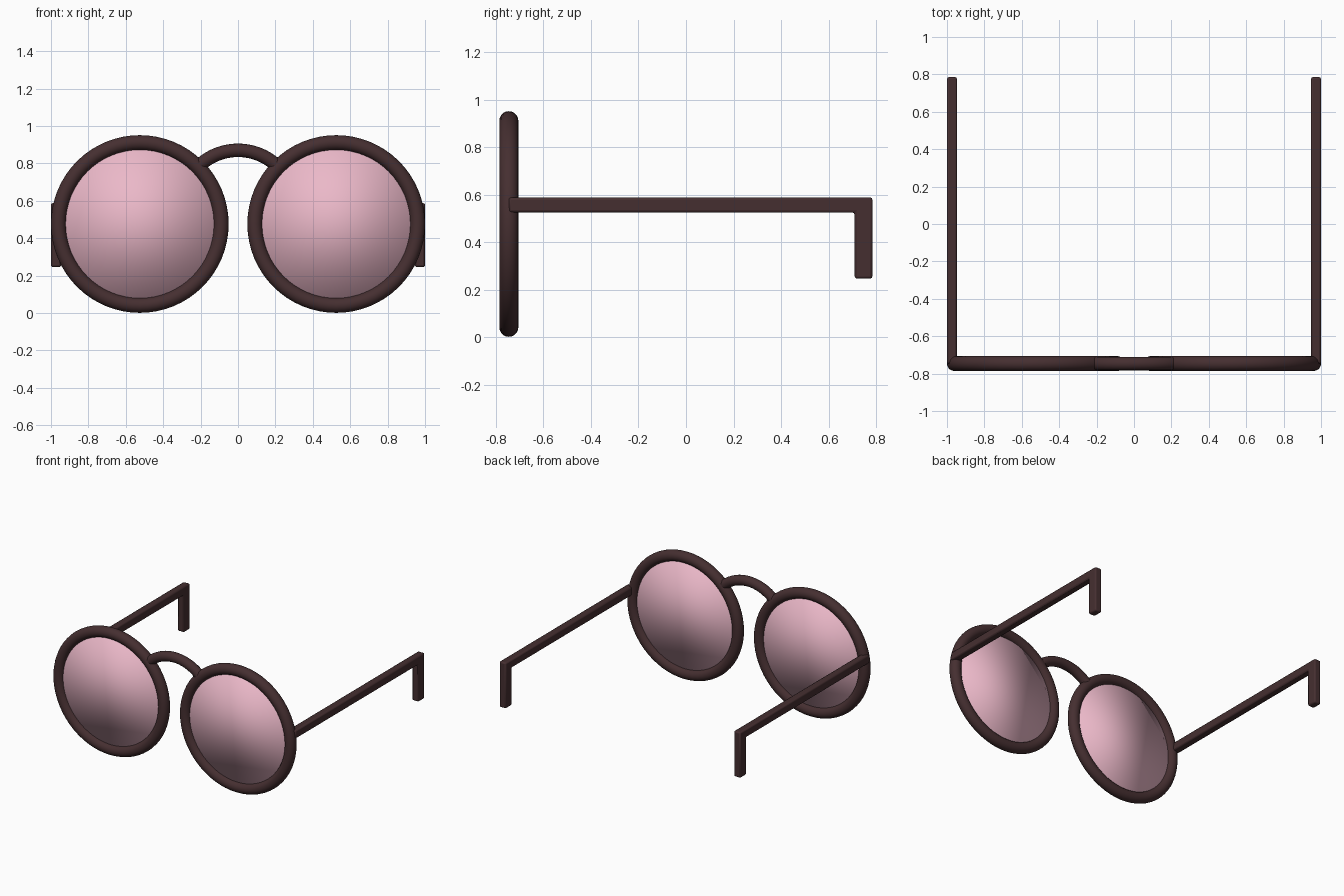
import bpy, bmesh, math

if "Cube" in bpy.data.objects:
    bpy.data.objects.remove(bpy.data.objects["Cube"])

LENS_X, FRONT_Y, LENS_Z = 0.525, -0.746, 0.476


def material(name, color):
    mat = bpy.data.materials.new(name)
    mat.diffuse_color = color
    mat.use_nodes = True
    mat.node_tree.nodes["Principled BSDF"].inputs["Base Color"].default_value = mat.diffuse_color
    return mat


frame_mat = material("dark_frame", (0.06, 0.028, 0.03, 1.0))
lens_mat = material("pink_lens", (0.83, 0.48, 0.58, 0.8))


def finish(obj, name, mat, mirror=True):
    obj.name = name
    obj.data.materials.append(mat)
    if mirror:
        # bake the placement so the mirror plane is the world x = 0 plane
        obj.data.transform(obj.matrix_basis)
        obj.matrix_basis.identity()
        obj.modifiers.new("mirror", 'MIRROR').use_axis = (True, False, False)
    return obj


# Round rims
bpy.ops.mesh.primitive_torus_add(
    major_segments=64, minor_segments=20, major_radius=0.435, minor_radius=0.04,
    location=(LENS_X, FRONT_Y, LENS_Z), rotation=(math.pi / 2, 0, 0))
bpy.ops.object.shade_smooth()
finish(bpy.context.object, "rims", frame_mat)

# Thin lenses, fully smooth so the edge normals give a domed look
bpy.ops.mesh.primitive_cylinder_add(
    vertices=64, radius=0.41, depth=0.02,
    location=(LENS_X, FRONT_Y, LENS_Z), rotation=(math.pi / 2, 0, 0))
bpy.ops.object.shade_smooth()
finish(bpy.context.object, "lenses", lens_mat)

# Arched bridge: round tube swept along an arc that ends inside the rims
arc_r, arc_top, half_angle, steps = 0.304, 0.87, math.radians(47), 24
curve = bpy.data.curves.new("bridge", 'CURVE')
curve.dimensions = '3D'
curve.bevel_depth = 0.036
curve.bevel_resolution = 6
curve.use_fill_caps = True
spline = curve.splines.new('POLY')
spline.points.add(steps)
for i, p in enumerate(spline.points):
    a = half_angle * (2 * i / steps - 1)
    p.co = (arc_r * math.sin(a), FRONT_Y, arc_top - arc_r * (1 - math.cos(a)), 1)
bridge = bpy.data.objects.new("bridge", curve)
bpy.context.collection.objects.link(bridge)
finish(bridge, "bridge", frame_mat, mirror=False)

# Temple arms with the downward ear hook: extruded L profile in the yz plane
profile = [(-0.746, 0.525), (-0.746, 0.588), (0.785, 0.588),
           (0.785, 0.246), (0.71, 0.246), (0.71, 0.525)]
bm = bmesh.new()
face = bm.faces.new([bm.verts.new((0.946, y, z)) for y, z in profile])
side = bmesh.ops.extrude_face_region(bm, geom=[face])
bmesh.ops.translate(bm, vec=(0.054, 0, 0),
                    verts=[g for g in side["geom"] if isinstance(g, bmesh.types.BMVert)])
bmesh.ops.recalc_face_normals(bm, faces=bm.faces)
mesh = bpy.data.meshes.new("temple_arms")
bm.to_mesh(mesh)
bm.free()
arms = bpy.data.objects.new("temple_arms", mesh)
bpy.context.collection.objects.link(arms)
bevel = arms.modifiers.new("soft_edges", 'BEVEL')
bevel.width = 0.01
bevel.segments = 2
finish(arms, "temple_arms", frame_mat)
bpy.ops.object.select_all(action='DESELECT')
arms.select_set(True)
bpy.context.view_layer.objects.active = arms
bpy.ops.object.shade_smooth_by_angle(angle=math.radians(50))
